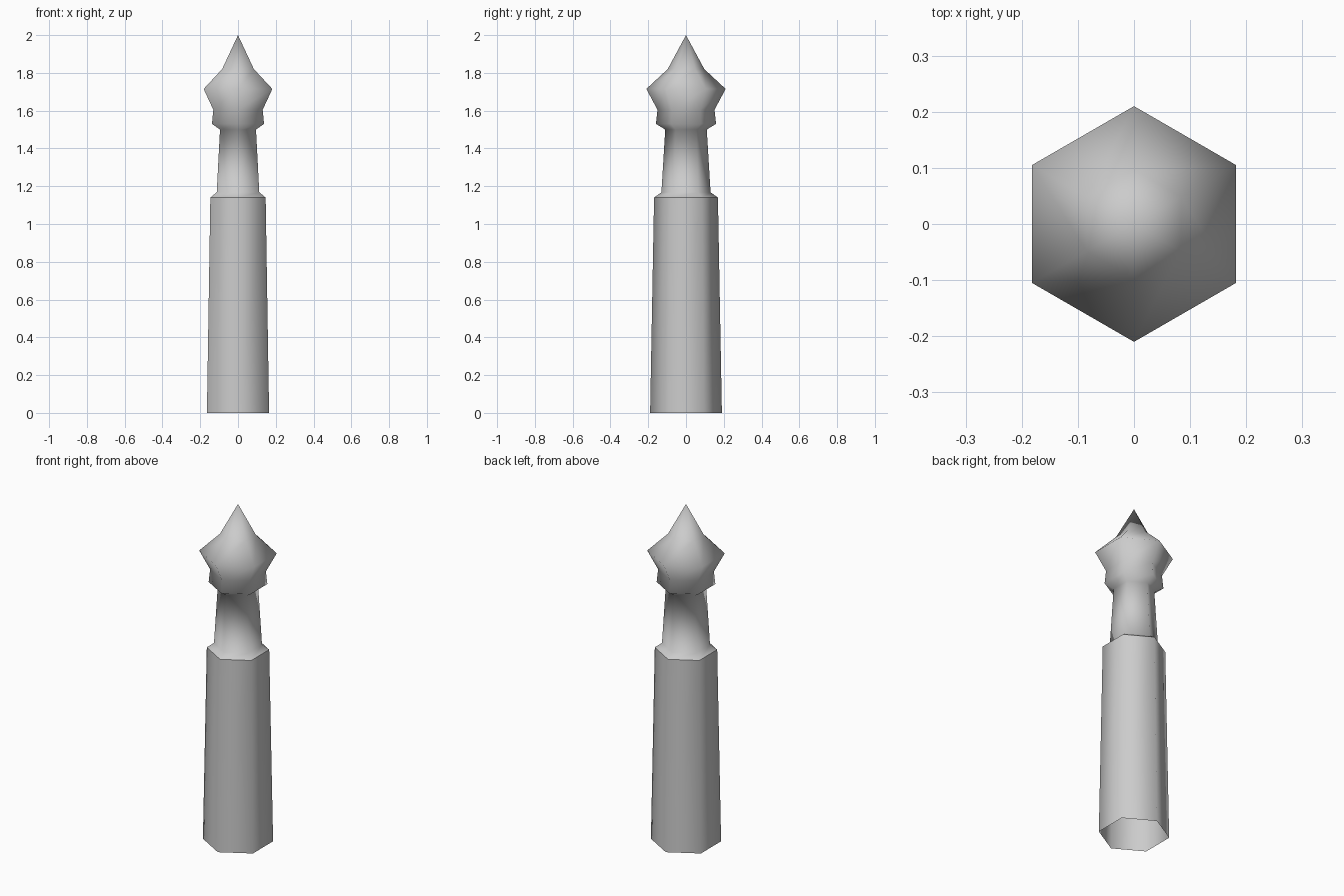
import bpy, bmesh, math

if "Cube" in bpy.data.objects:
    bpy.data.objects.remove(bpy.data.objects["Cube"])

SIDES = 6


def turned_part(name, profile):
    """Six-sided smooth lathe from (radius, height) points, open at its ends."""
    bm = bmesh.new()
    rings = []
    for r, z in profile:
        if r == 0:
            rings.append([bm.verts.new((0, 0, z))] * SIDES)
        else:
            angles = [math.pi / 2 + 2 * math.pi * i / SIDES for i in range(SIDES)]
            rings.append([bm.verts.new((r * math.cos(a), r * math.sin(a), z)) for a in angles])
    for low, high in zip(rings, rings[1:]):
        for i in range(SIDES):
            j = (i + 1) % SIDES
            corners = [low[i], low[j], high[j], high[i]]
            face = bm.faces.new(list(dict.fromkeys(corners)))
            face.smooth = True
    mesh = bpy.data.meshes.new(name)
    bm.to_mesh(mesh)
    bm.free()
    obj = bpy.data.objects.new(name, mesh)
    bpy.context.collection.objects.link(obj)
    return obj


# Tapered hollow shaft, open underneath
turned_part("post_shaft", [(0.19, 0), (0.169, 1.14)])

# Shoulder, narrow neck, collar and pointed bulb
turned_part("post_neck_and_finial", [
    (0.169, 1.14), (0.13, 1.168), (0.11, 1.50), (0.159, 1.53),
    (0.151, 1.605), (0.21, 1.715), (0.097, 1.82), (0, 2.0)])
